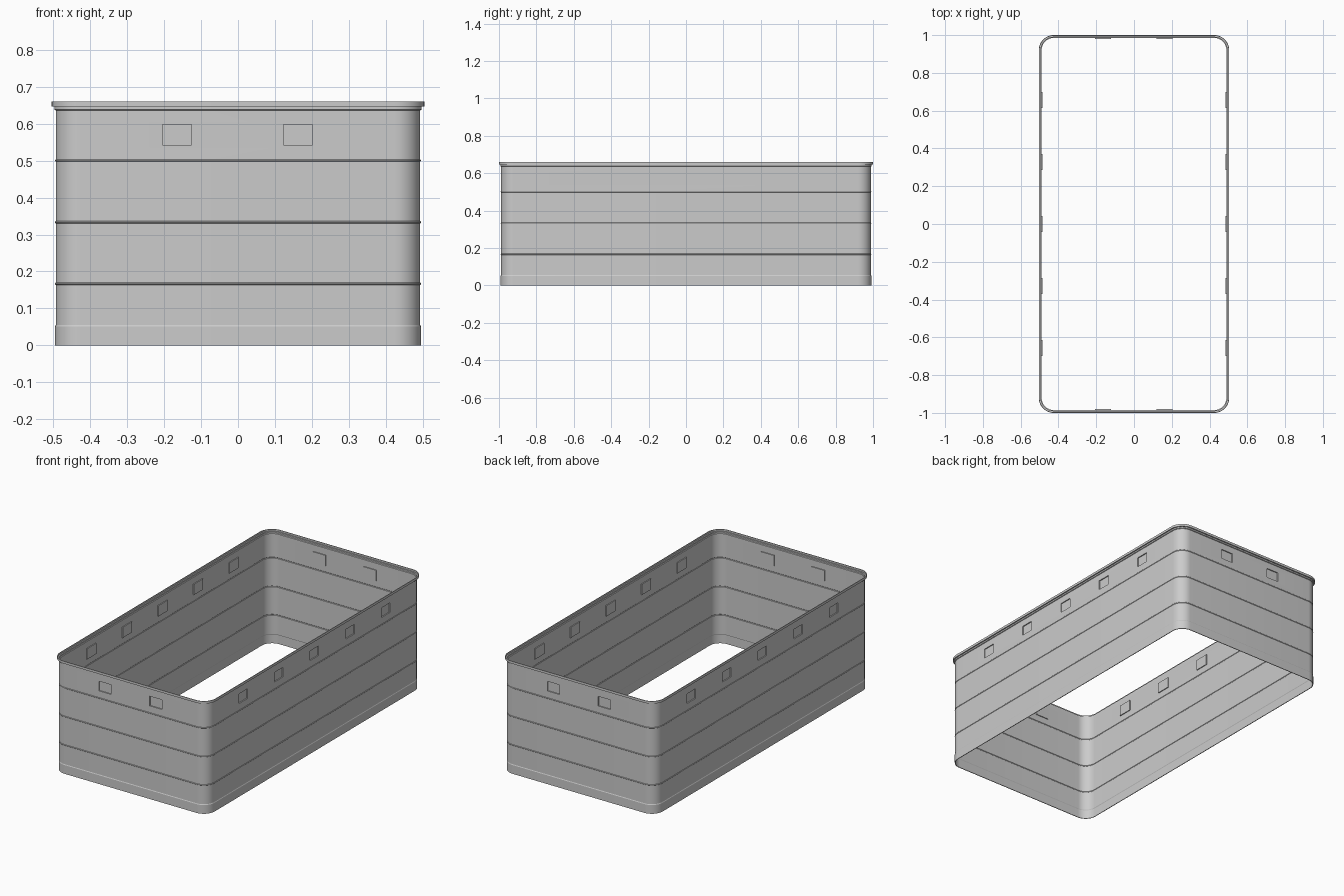
import bpy, bmesh, math

if "Cube" in bpy.data.objects:
    bpy.data.objects.remove(bpy.data.objects["Cube"])

HX, HY = 0.493, 0.989      # outer wall face, half sizes
RADIUS = 0.068             # corner radius of the outer wall face
THICK = 0.004


def ring(offset, z, seg=12):
    """Rounded-rectangle loop, pushed outward by offset."""
    r = RADIUS + offset
    pts = []
    for k, (sx, sy) in enumerate([(1, 1), (-1, 1), (-1, -1), (1, -1)]):
        for i in range(seg + 1):
            a = math.radians(90 * k + 90 * i / seg)
            pts.append((sx * (HX - RADIUS) + r * math.cos(a),
                        sy * (HY - RADIUS) + r * math.sin(a), z))
    return pts


def sweep(name, profile):
    """Closed profile of (offset, z) carried around the rounded rectangle."""
    bm = bmesh.new()
    loops = [[bm.verts.new(p) for p in ring(o, z)] for o, z in profile]
    n = len(loops[0])
    for a, b in zip(loops, loops[1:] + loops[:1]):
        for i in range(n):
            j = (i + 1) % n
            bm.faces.new((a[i], a[j], b[j], b[i]))
    return finish(name, bm)


def finish(name, bm):
    bmesh.ops.recalc_face_normals(bm, faces=bm.faces)
    me = bpy.data.meshes.new(name)
    bm.to_mesh(me)
    bm.free()
    ob = bpy.data.objects.new(name, me)
    bpy.context.collection.objects.link(ob)
    return ob


def pocket_boxes(name, width, height, near, far):
    """One box per wall pocket, spanning from near to far across the wall."""
    bm = bmesh.new()
    depth, mid = far - near, (far + near) / 2

    def box(x, y, sx, sy):
        vs = bmesh.ops.create_cube(bm, size=1)['verts']
        bmesh.ops.scale(bm, vec=(sx, sy, height), verts=vs)
        bmesh.ops.translate(bm, vec=(x, y, 0.57), verts=vs)

    for s in (-1, 1):
        for x in (-0.165, 0.162):
            box(x, s * (HY + mid), width, depth)
        for i in range(-2, 3):
            box(s * (HX + mid), i * 0.328, depth, width)
    ob = finish(name, bm)
    ob.hide_render = True
    return ob


# wall sheet: base band, plank beads, outward top rim
outer = [(0.002, 0), (0.002, 0.051), (0, 0.055)]
for z in (0.167, 0.333, 0.5):
    outer += [(0, z - 0.003), (0.002, z - 0.001), (0.002, z + 0.001), (0, z + 0.003)]
outer += [(0, 0.636), (0.004, 0.638), (0.004, 0.646), (0.011, 0.646), (0.011, 0.66)]
inner = [(0.007, 0.66), (0.007, 0.65), (0, 0.65), (0, 0.642), (-THICK, 0.64)]
for z in (0.5, 0.333, 0.167):
    inner += [(-THICK, z + 0.003), (-THICK + 0.002, z + 0.001),
              (-THICK + 0.002, z - 0.001), (-THICK, z - 0.003)]
inner += [(-THICK, 0.055), (-THICK + 0.002, 0.051), (-THICK + 0.002, 0)]
wall = sweep("wall_frame", outer + inner)

# pockets: bulge on the inside, recess on the outside
bulge = pocket_boxes("pocket_bulge", 0.084, 0.062, -0.009, -0.002)
recess = pocket_boxes("pocket_recess", 0.078, 0.056, -0.006, 0.02)
for tool, op in ((bulge, 'UNION'), (recess, 'DIFFERENCE')):
    mod = wall.modifiers.new(tool.name, 'BOOLEAN')
    mod.operation, mod.object, mod.solver = op, tool, 'EXACT'

bpy.context.view_layer.objects.active = wall
wall.select_set(True)
for mod in list(wall.modifiers):
    bpy.ops.object.modifier_apply(modifier=mod.name)
for tool in (bulge, recess):
    bpy.data.objects.remove(tool)
bpy.ops.object.shade_smooth_by_angle(angle=math.radians(25))
